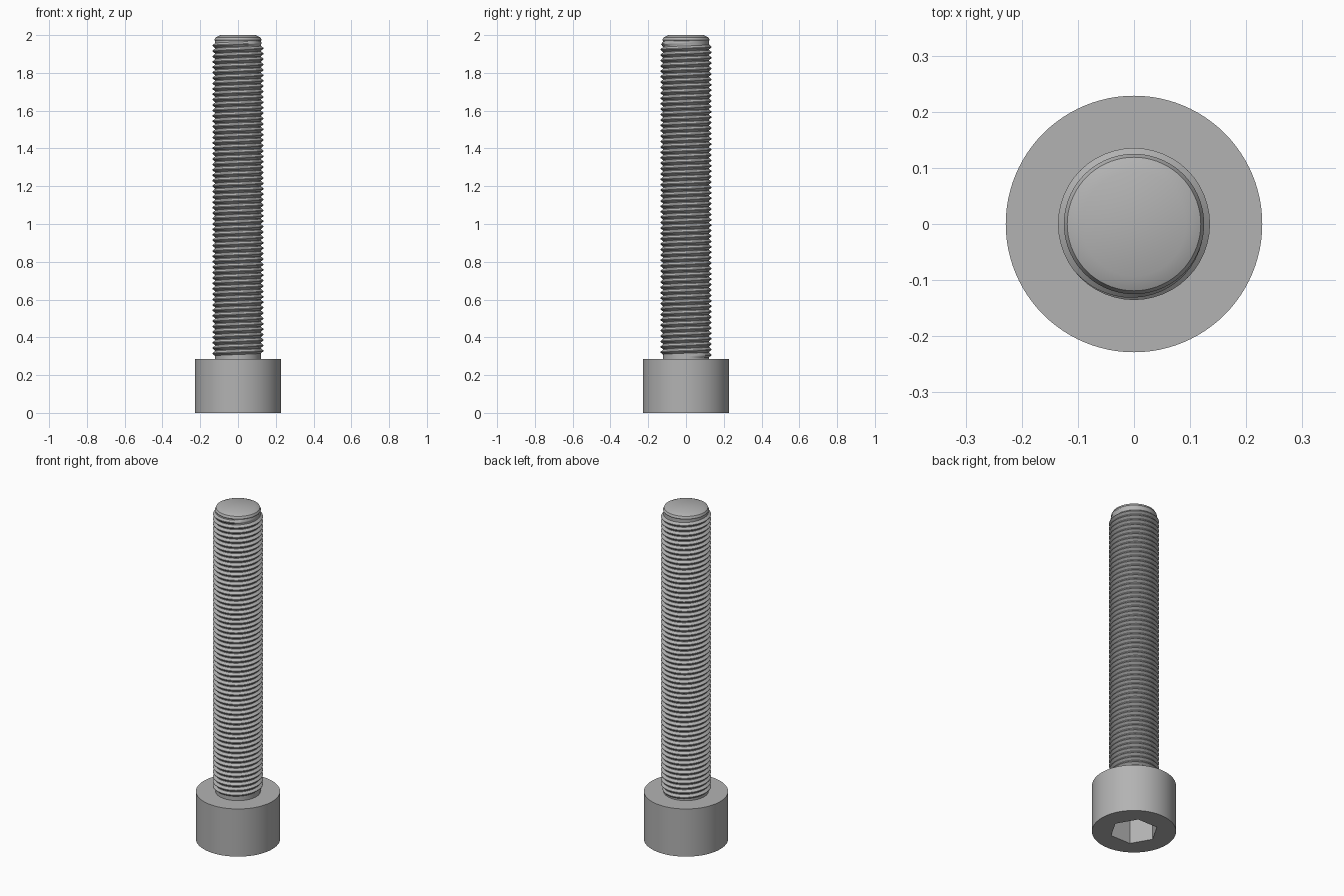
import bpy, bmesh
from math import pi, cos, sin

HEAD_R, HEAD_H = 0.2286, 0.2857
HEX_R, HEX_DEPTH = 0.132, 0.145
CORE_R, CREST_R, PITCH = 0.122, 0.1355, 0.0286
TOP = 2.0

if "Cube" in bpy.data.objects:
    bpy.data.objects.remove(bpy.data.objects["Cube"])

steel = bpy.data.materials.new("grey steel")
grey = (0.45, 0.45, 0.45, 1)
steel.use_nodes = True
steel.diffuse_color = grey
steel.node_tree.nodes["Principled BSDF"].inputs["Base Color"].default_value = grey


def finish(name, bm):
    bmesh.ops.recalc_face_normals(bm, faces=bm.faces)
    mesh = bpy.data.meshes.new(name)
    bm.to_mesh(mesh)
    bm.free()
    mesh.materials.append(steel)
    ob = bpy.data.objects.new(name, mesh)
    bpy.context.collection.objects.link(ob)
    bpy.ops.object.select_all(action='DESELECT')
    ob.select_set(True)
    bpy.context.view_layer.objects.active = ob
    bpy.ops.object.shade_smooth_by_angle(angle=pi / 6)
    return ob


def ring(bm, radius, z, sides):
    angles = [2 * pi * i / sides for i in range(sides)]
    return [bm.verts.new((radius * cos(a), radius * sin(a), z)) for a in angles]


def wall(bm, a, b):
    n = len(a)
    for i in range(n):
        j = (i + 1) % n
        bm.faces.new((a[i], a[j], b[j], b[i]))


# Cylindrical head with a hexagonal socket in its underside
bm = bmesh.new()
low, high = ring(bm, HEAD_R, 0, 96), ring(bm, HEAD_R, HEAD_H, 96)
rim, floor = ring(bm, HEX_R, 0, 6), ring(bm, HEX_R, HEX_DEPTH, 6)
wall(bm, low, high)
wall(bm, rim, floor)
bm.faces.new(high)
bm.faces.new(floor)
border = [e for e in bm.edges if all(v.co.z == 0 for v in e.verts)]
bmesh.ops.triangle_fill(bm, edges=border, use_beauty=True)
finish("socket_head", bm)

# Shaft core with a chamfered tip
bm = bmesh.new()
profile = [(CORE_R, HEAD_H - 0.01), (CORE_R, TOP - 0.03), (0.125, TOP - 0.025),
           (0.119, TOP - 0.012), (0.093, TOP)]
rings = [ring(bm, r, z, 72) for r, z in profile]
for a, b in zip(rings, rings[1:]):
    wall(bm, a, b)
bm.faces.new(rings[0])
bm.faces.new(rings[-1])
finish("shaft_core", bm)

# Right-handed helical thread, fading into the core at both ends
bm = bmesh.new()
STEPS = 48
start, end = HEAD_H + 0.5 * PITCH, TOP - 0.038
count = int((end - start) / PITCH * STEPS)
section = [(-0.47, 0), (-0.06, 1), (0.06, 1), (0.47, 0)]
previous = None
for i in range(count + 1):
    a = 2 * pi * i / STEPS
    fade = min(1, i / 12, (count - i) / 24)
    current = []
    for along, rise in section:
        r = CORE_R - 0.001 + (CREST_R - CORE_R + 0.001) * rise * fade
        z = start + PITCH * (i / STEPS + along)
        current.append(bm.verts.new((r * cos(a), r * sin(a), z)))
    if previous:
        for k in range(3):
            bm.faces.new((previous[k], current[k], current[k + 1], previous[k + 1]))
    previous = current
finish("helical_thread", bm)
